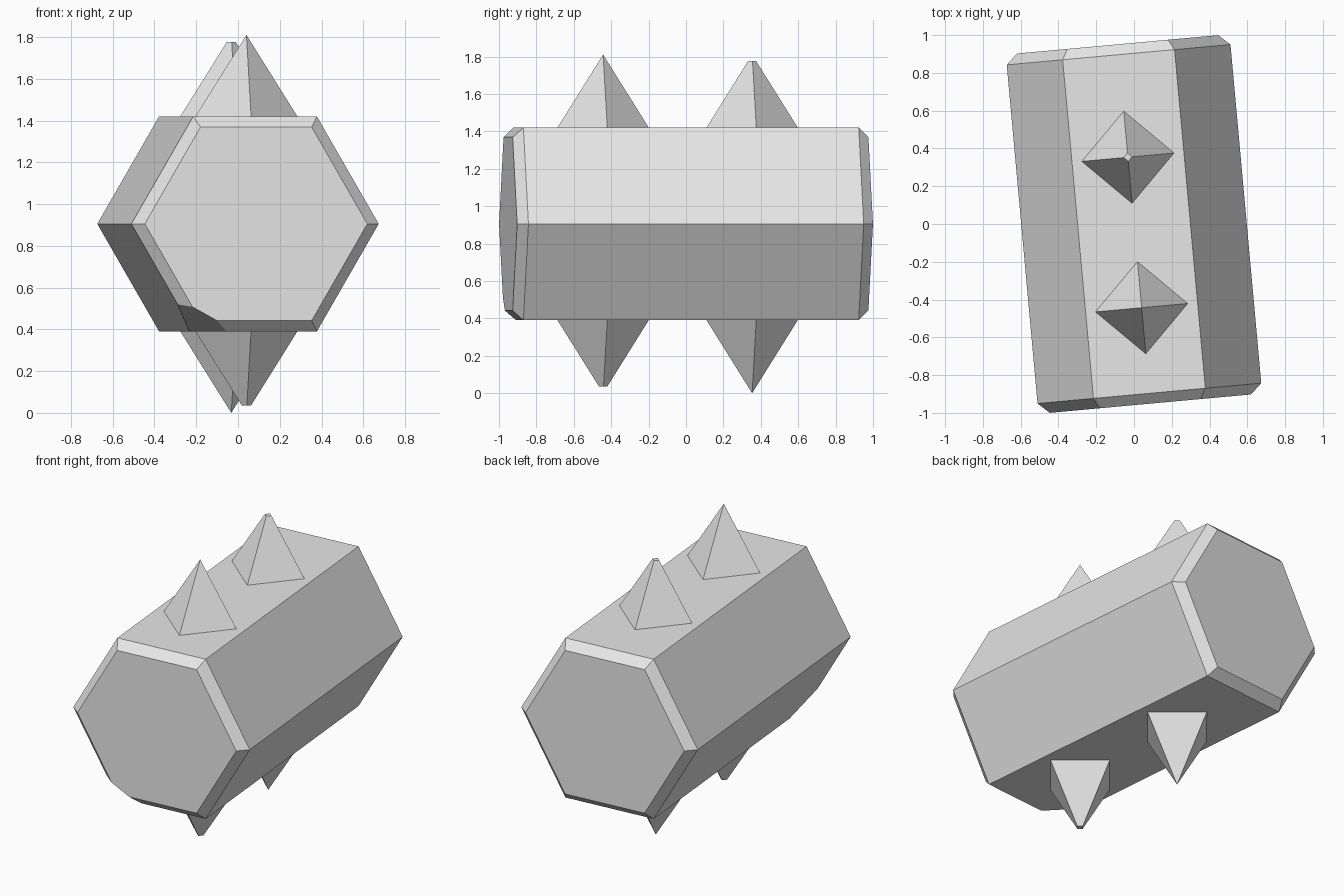
import bpy, bmesh, math
from mathutils import Matrix, Vector

if "Cube" in bpy.data.objects:
    bpy.data.objects.remove(bpy.data.objects["Cube"])

grey = bpy.data.materials.new("stone grey")
grey.use_nodes = True
COLOUR = (0.8, 0.8, 0.8, 1)
grey.diffuse_color = COLOUR
grey.node_tree.nodes["Principled BSDF"].inputs["Base Color"].default_value = COLOUR

MID, HALF = 0.905, 0.515            # body centre height and half height
RADIUS = HALF / math.cos(math.pi / 6)
TURN = Matrix.Translation((0, 0, MID)) @ Matrix.Rotation(math.radians(5.2), 4, "Z")


def finish(bm, name):
    bmesh.ops.recalc_face_normals(bm, faces=bm.faces)
    mesh = bpy.data.meshes.new(name)
    bm.to_mesh(mesh)
    bm.free()
    mesh.materials.append(grey)
    obj = bpy.data.objects.new(name, mesh)
    obj.matrix_world = TURN
    bpy.context.collection.objects.link(obj)


def hexagon(bm, y, r):
    angles = [i * math.pi / 3 for i in range(6)]
    return [bm.verts.new((r * math.cos(a), y, r * math.sin(a))) for a in angles]


# Hexagonal body with chamfered ends
bm = bmesh.new()
rings = [hexagon(bm, y, r) for y, r in
         ((-0.955, 0.535), (-0.9, RADIUS), (0.9, RADIUS), (0.955, 0.535))]
for a, b in zip(rings, rings[1:]):
    for i in range(6):
        j = (i + 1) % 6
        bm.faces.new((a[i], a[j], b[j], b[i]))
bm.faces.new(rings[0])
bm.faces.new(rings[-1])

# Chipped lower corner at the front
corner = Vector((-RADIUS / 2, -0.9, -HALF))
p = corner + Vector((-0.075, 0, 0.13))
q = corner + Vector((0.16, 0, 0))
s = corner + Vector((0, 0.2, 0))
normal = (q - p).cross(s - p)
if normal.dot(corner - p) < 0:
    normal.negate()
bmesh.ops.bisect_plane(bm, geom=bm.verts[:] + bm.edges[:] + bm.faces[:],
                       plane_co=p, plane_no=normal, clear_outer=True)
bmesh.ops.holes_fill(bm, edges=[e for e in bm.edges if e.is_boundary], sides=0)
finish(bm, "body")


# Four-sided spikes, one above and one below at each end; two have blunt tips
def spike(name, y, side, blunt):
    full, base = 0.39, 0.245
    height = full - 0.035 if blunt else full
    tip = base * (full - height) / full
    bm = bmesh.new()
    bmesh.ops.create_cone(bm, cap_ends=True, segments=4, radius1=base,
                          radius2=tip, depth=height)
    corner_angle = math.atan2(bm.verts[:][0].co.y, bm.verts[:][0].co.x)
    bm.transform(Matrix.Rotation(-corner_angle, 4, "Z"))
    bm.transform(Matrix.Translation((0, 0, HALF + height / 2)))
    bm.transform(Matrix.Diagonal((1, 1, side, 1)))
    bm.transform(Matrix.Translation((0, y, 0)))
    bmesh.ops.remove_doubles(bm, verts=bm.verts, dist=0.0001)
    finish(bm, name)


for place, y in (("front", -0.445), ("back", 0.355)):
    for level, side in (("upper", 1), ("lower", -1)):
        spike(f"{place}_{level}_spike", y, side, (place == "back") == (side == 1))
